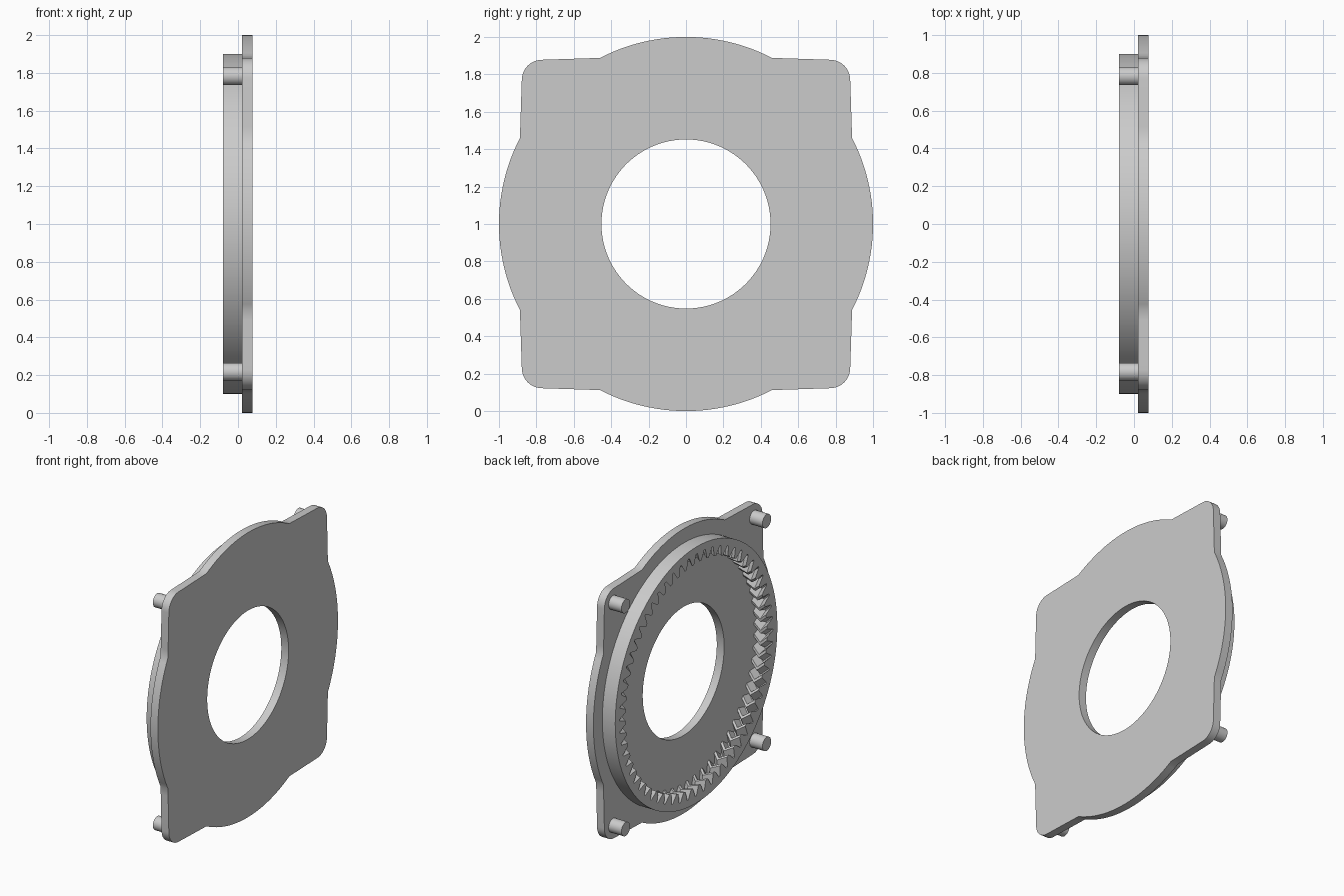
import bpy, bmesh
from math import sin, cos, pi, radians, atan2, hypot

cube = bpy.data.objects.get("Cube")
if cube:
    bpy.data.objects.remove(cube)

grey = bpy.data.materials.new("plain grey")
grey.use_nodes = True
colour = (0.6, 0.6, 0.6, 1)
grey.diffuse_color = colour
grey.node_tree.nodes["Principled BSDF"].inputs["Base Color"].default_value = colour

BACK, FACE, END = 0.077, 0.02, -0.08   # plate back, plate front, tip of ring and pins


def polar(r, a):
    return r * cos(a), r * sin(a)


def finish(bm, name):
    bmesh.ops.recalc_face_normals(bm, faces=bm.faces)
    mesh = bpy.data.meshes.new(name)
    bm.to_mesh(mesh)
    bm.free()
    mesh.materials.append(grey)
    obj = bpy.data.objects.new(name, mesh)
    bpy.context.collection.objects.link(obj)
    bpy.ops.object.select_all(action="DESELECT")
    obj.select_set(True)
    bpy.context.view_layer.objects.active = obj
    bpy.ops.object.shade_smooth_by_angle(angle=radians(25))
    return obj


def closed_sweep(name, loops):
    """Join matching loops of (x, y, z) points into a closed tube."""
    bm = bmesh.new()
    rows = [[bm.verts.new(p) for p in loop] for loop in loops]
    n = len(rows[0])
    for a, b in zip(rows, rows[1:] + rows[:1]):
        for i in range(n):
            j = (i + 1) % n
            bm.faces.new((a[i], a[j], b[j], b[i]))
    return finish(bm, name)


def at(x, points):
    return [(x, y, z + 1) for y, z in points]


# Mounting plate: one quarter outline, turned four times
half = atan2(0.46, 0.888)
quarter = [polar(1, half * (i / 12 - 1)) for i in range(25)]
start, end = (0.888, 0.46), (0.878, 0.77)
for i in range(1, 6):
    t = i / 6
    quarter.append((start[0] + (end[0] - start[0]) * t, start[1] + (end[1] - start[1]) * t))
for i in range(13):
    c, s = polar(0.108, pi / 2 * i / 12)
    quarter.append((0.77 + c, 0.77 + s))
for i in range(5, 0, -1):
    t = i / 6
    quarter.append((start[1] + (end[1] - start[1]) * t, start[0] + (end[0] - start[0]) * t))
outline = []
for k in range(4):
    c, s = cos(k * pi / 2), sin(k * pi / 2)
    outline += [(y * c - z * s, y * s + z * c) for y, z in quarter]
hole = [polar(0.452, atan2(z, y)) for y, z in outline]
closed_sweep("mounting_plate", [at(FACE, outline), at(BACK, outline), at(BACK, hole), at(FACE, hole)])

# Internal ring gear with herringbone teeth
TEETH, ROOT, TIP = 60, 0.85, 0.785
pitch = 2 * pi / TEETH
profile = ((0.0, ROOT), (0.14, ROOT), (0.44, TIP), (0.70, TIP))


def gear(twist):
    return [polar(r, (k + f + twist) * pitch) for k in range(TEETH) for f, r in profile]


rim = [polar(0.9, atan2(z, y)) for y, z in gear(0)]
mid = (FACE + END) / 2
closed_sweep("ring_gear", [at(FACE, rim), at(END, rim), at(END, gear(0)),
                           at(mid, gear(0.55)), at(FACE, gear(0))])

# Locating pins, one in each corner
for side, y in (("front", -0.783), ("back", 0.783)):
    for level, z in (("lower", -0.783), ("upper", 0.783)):
        bm = bmesh.new()
        rows = []
        for x in (END, FACE + 0.01):
            rows.append([bm.verts.new((x, y + c, z + s + 1)) for c, s in
                         (polar(0.048, 2 * pi * i / 32) for i in range(32))])
            bm.faces.new(rows[-1])
        for i in range(32):
            j = (i + 1) % 32
            bm.faces.new((rows[0][i], rows[0][j], rows[1][j], rows[1][i]))
        finish(bm, f"{side}_{level}_pin")
